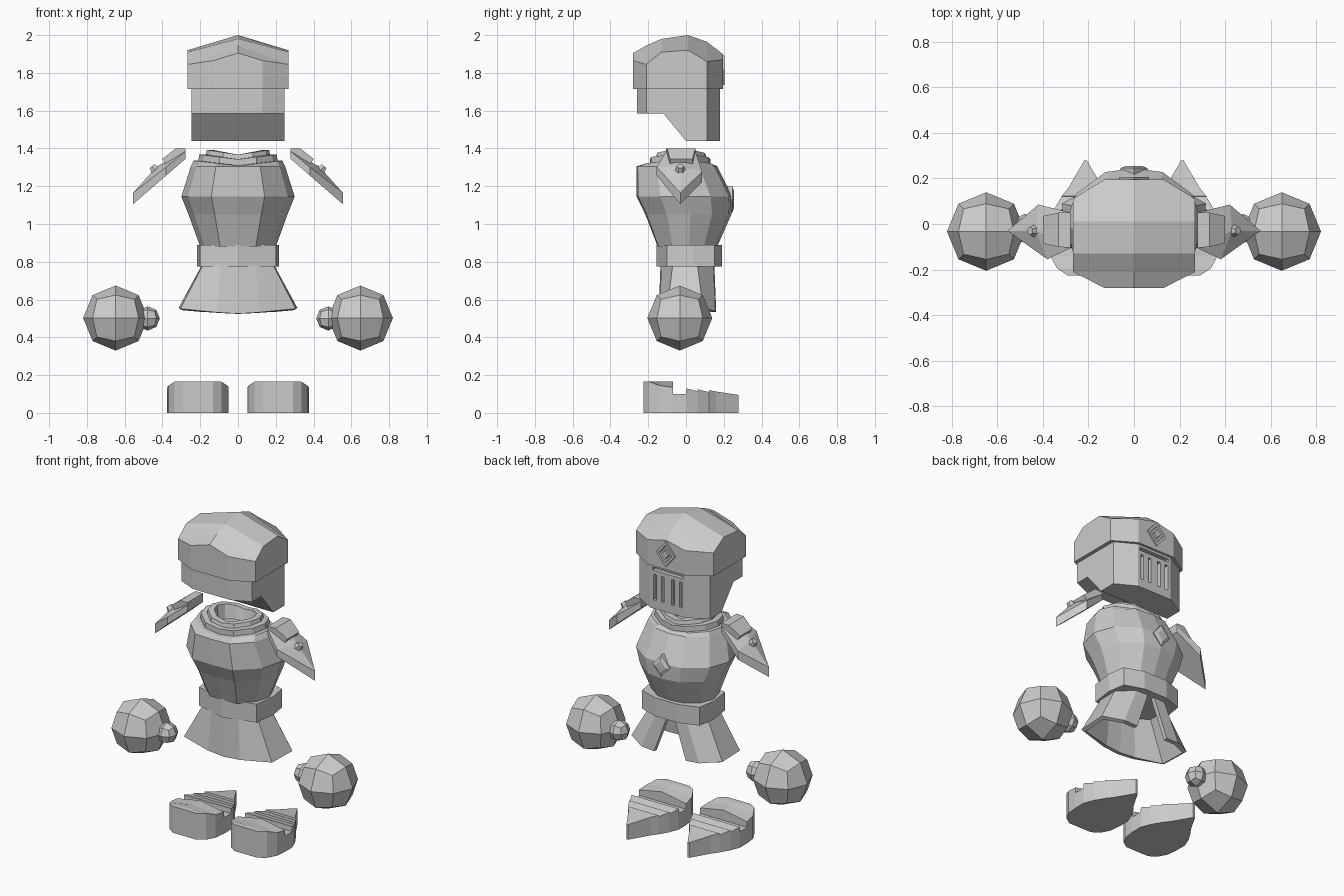
import bpy
import bmesh
import math
from mathutils import Matrix, Vector

old = bpy.data.objects.get("Cube")
if old:
    bpy.data.objects.remove(old, do_unlink=True)

grey = bpy.data.materials.new("light_grey")
grey.use_nodes = True
grey.diffuse_color = (0.6, 0.6, 0.6, 1)
grey.node_tree.nodes["Principled BSDF"].inputs["Base Color"].default_value = (0.6, 0.6, 0.6, 1)


def finish(name, bm, mirror=False):
    bmesh.ops.recalc_face_normals(bm, faces=bm.faces)
    mesh = bpy.data.meshes.new(name)
    bm.to_mesh(mesh)
    bm.free()
    mesh.materials.append(grey)
    obj = bpy.data.objects.new(name, mesh)
    bpy.context.collection.objects.link(obj)
    if mirror:
        mod = obj.modifiers.new("mirror", 'MIRROR')
        mod.use_mirror_merge = False
    return obj


def loft(name, rings, mirror=False, closed=True, caps=True):
    """Join rings of points with quads."""
    bm = bmesh.new()
    loops = [[bm.verts.new(p) for p in ring] for ring in rings]
    n = len(loops[0])
    for a, b in zip(loops, loops[1:]):
        for i in range(n if closed else n - 1):
            j = (i + 1) % n
            bm.faces.new((a[i], a[j], b[j], b[i]))
    if caps:
        bm.faces.new(loops[0])
        bm.faces.new(loops[-1])
    return finish(name, bm, mirror)


def section(x, y, w, z_mid, z_edge, z_low):
    """Cross-section at y, with a centre ridge."""
    return [(x - w, y, z_low), (x, y, z_low), (x + w, y, z_low),
            (x + w, y, z_edge), (x, y, z_mid), (x - w, y, z_edge)]


def hull(name, rows, x=0, mirror=False):
    return loft(name, [section(x, *row) for row in rows], mirror)


def both_sides(half):
    """Complete a half outline that starts and ends on x = 0."""
    return half + [(-x, y) for x, y in reversed(half[1:-1])]


# Helmet crown: y, half width, ridge height, edge height, base
hull("helmet_crown", [
    (-0.28, 0.13, 1.905, 1.865, 1.715), (-0.21, 0.268, 1.945, 1.845, 1.715),
    (-0.13, 0.268, 1.98, 1.91, 1.715), (0.01, 0.268, 2.0, 1.92, 1.715),
    (0.11, 0.268, 1.965, 1.86, 1.715), (0.195, 0.13, 1.9, 1.87, 1.715)])

# Helmet lower half with the chin slope
visor = hull("helmet_visor", [
    (-0.26, 0.13, 1.73, 1.73, 1.585), (-0.21, 0.245, 1.73, 1.73, 1.585),
    (-0.12, 0.245, 1.73, 1.73, 1.585), (0.0, 0.245, 1.73, 1.73, 1.44),
    (0.11, 0.245, 1.73, 1.73, 1.44), (0.18, 0.12, 1.73, 1.73, 1.44)])

# Breathing slots and eye slit
bm = bmesh.new()
slots = [(x, 1.575, 0.02, 0.16) for x in (-0.09, -0.035, 0.035, 0.09)]
for x, z, w, h in slots + [(0, 1.69, 0.21, 0.02)]:
    bmesh.ops.create_cube(bm, size=1, matrix=Matrix.Translation((x, 0.18, z))
                          @ Matrix.Diagonal((w, 0.05, h, 1)))
cutter = finish("slot_cutter", bm)
cutter.hide_render = True
cutter.hide_set(True)
cut = visor.modifiers.new("slots", 'BOOLEAN')
cut.operation = 'DIFFERENCE'
cut.solver = 'EXACT'
cut.object = cutter


# Diamond ornaments on brow and chest
def diamond(name, z, rings):
    loft(name, [[(r * 0.85, y, z), (0, y, z + r), (-r * 0.85, y, z), (0, y, z - r)]
                for y, r in rings])


diamond("brow_diamond", 1.815, [(0.17, 0.078), (0.205, 0.078), (0.205, 0.055),
                                (0.198, 0.05), (0.198, 0.032), (0.203, 0.025)])
diamond("chest_diamond", 1.13, [(0.2, 0.07), (0.245, 0.07), (0.255, 0.04)])

# Breastplate with stepped, open collar
plan = both_sides([(0, -1), (0.47, -0.97), (0.88, -0.5), (1, 0.05),
                   (0.85, 0.55), (0.42, 0.93), (0, 1)])
levels = [  # height, half width, front, back, dip at the centre
    (0.88, 0.2, -0.15, 0.165, 0), (1.05, 0.262, -0.215, 0.24, 0),
    (1.145, 0.3, -0.262, 0.245, 0), (1.305, 0.25, -0.262, 0.165, 0),
    (1.335, 0.235, -0.215, 0.145, 0.025), (1.335, 0.21, -0.19, 0.13, 0.025),
    (1.368, 0.205, -0.19, 0.13, 0.025), (1.368, 0.17, -0.16, 0.11, 0.025),
    (1.392, 0.165, -0.155, 0.105, 0.025), (1.392, 0.13, -0.12, 0.07, 0.025),
    (1.3, 0.12, -0.1, 0.05, 0)]
loft("breastplate", [
    [(x * w, (f + b) / 2 + y * (b - f) / 2, z - dip * (1 - abs(x)))
     for x, y in plan] for z, w, f, b, dip in levels])

# Belt
belt = both_sides([(0, -0.155), (0.2, -0.1), (0.218, 0.04), (0.2, 0.15), (0.08, 0.19), (0, 0.19)])
loft("belt", [[(x, y, z) for x, y in belt] for z in (0.775, 0.89)])

# Flared skirt, split at the back
top = [(0.02, 0.15), (0.1, 0.145), (0.19, 0.06), (0.185, -0.07), (0.095, -0.13), (0, -0.135)]
hem = [(0.11, 0.16), (0.2, 0.155), (0.315, 0.09), (0.305, -0.1), (0.11, -0.14), (0, -0.145)]
drop = [0.535, 0.54, 0.555, 0.552, 0.532, 0.525]


def strip(points, heights):
    right = [(x, y, z) for (x, y), z in zip(points, heights)]
    return right + [(-x, y, z) for x, y, z in reversed(right[:-1])]


skirt = loft("skirt", [strip(top, [0.785] * 6), strip(hem, drop)], closed=False, caps=False)
shell = skirt.modifiers.new("thickness", 'SOLIDIFY')
shell.thickness = 0.025
shell.offset = -1

# Shoulder guards
outline = [(0.278, -0.105), (0.38, -0.155), (0.555, -0.03), (0.42, 0.085), (0.278, 0.05)]
rise = [0.04, 0.045, 0.06, 0.055, 0.04]
bm = bmesh.new()
low = [bm.verts.new((x, y, 1.345 - (x - 0.278) * 0.866)) for x, y in outline]
high = [bm.verts.new(v.co + Vector((0, 0, r))) for v, r in zip(low, rise)]
peak = bm.verts.new((0.43, -0.03, 1.305))
bm.faces.new(low)
for i in range(5):
    j = (i + 1) % 5
    bm.faces.new((low[i], low[j], high[j], high[i]))
    bm.faces.new((high[i], high[j], peak))
finish("shoulder_guard", bm, True)
loft("shoulder_rim", [
    [(0.278, y0, 1.345), (0.278, y0, 1.4), (0.33, y1, 1.4), (0.4, y2, 1.345), (0.36, y2, 1.28)]
    for y0, y1, y2 in [(-0.105, -0.1, -0.085), (0.05, 0.05, 0.035)]], True)
bm = bmesh.new()
bmesh.ops.create_cone(bm, cap_ends=True, segments=6, radius1=0.028, radius2=0.018, depth=0.03,
                      matrix=Matrix.Translation((0.446, -0.03, 1.295))
                      @ Matrix.Rotation(math.radians(42), 4, 'Y'))
finish("shoulder_stud", bm, True)


# Gauntlets: rounded cubes
def ball(name, centre, radius):
    bm = bmesh.new()
    bmesh.ops.create_cube(bm, size=2)
    bmesh.ops.subdivide_edges(bm, edges=bm.edges[:], cuts=1, use_grid_fill=True)
    for v in bm.verts:
        v.co = Vector(centre) + v.co.normalized() * radius
    finish(name, bm, True)


ball("hand", (0.648, -0.033, 0.502), 0.172)
ball("thumb", (0.478, -0.02, 0.5), 0.064)

# Boots: heel, sole bridge and overlapping toe plates
foot_x = 0.212
hull("boot_heel", [(-0.225, 0.08, 0.165, 0.165, 0), (-0.195, 0.125, 0.165, 0.165, 0),
                   (-0.14, 0.155, 0.165, 0.145, 0), (-0.07, 0.163, 0.165, 0.135, 0)],
     foot_x, True)
hull("boot_toe", [(-0.075, 0.163, 0.1, 0.1, 0), (0.0, 0.163, 0.1, 0.1, 0),
                  (0.002, 0.163, 0.13, 0.13, 0), (0.06, 0.14, 0.112, 0.115, 0),
                  (0.062, 0.14, 0.125, 0.125, 0), (0.12, 0.105, 0.108, 0.11, 0),
                  (0.122, 0.105, 0.12, 0.12, 0), (0.16, 0.075, 0.113, 0.113, 0),
                  (0.278, 0.006, 0.095, 0.095, 0)], foot_x, True)
